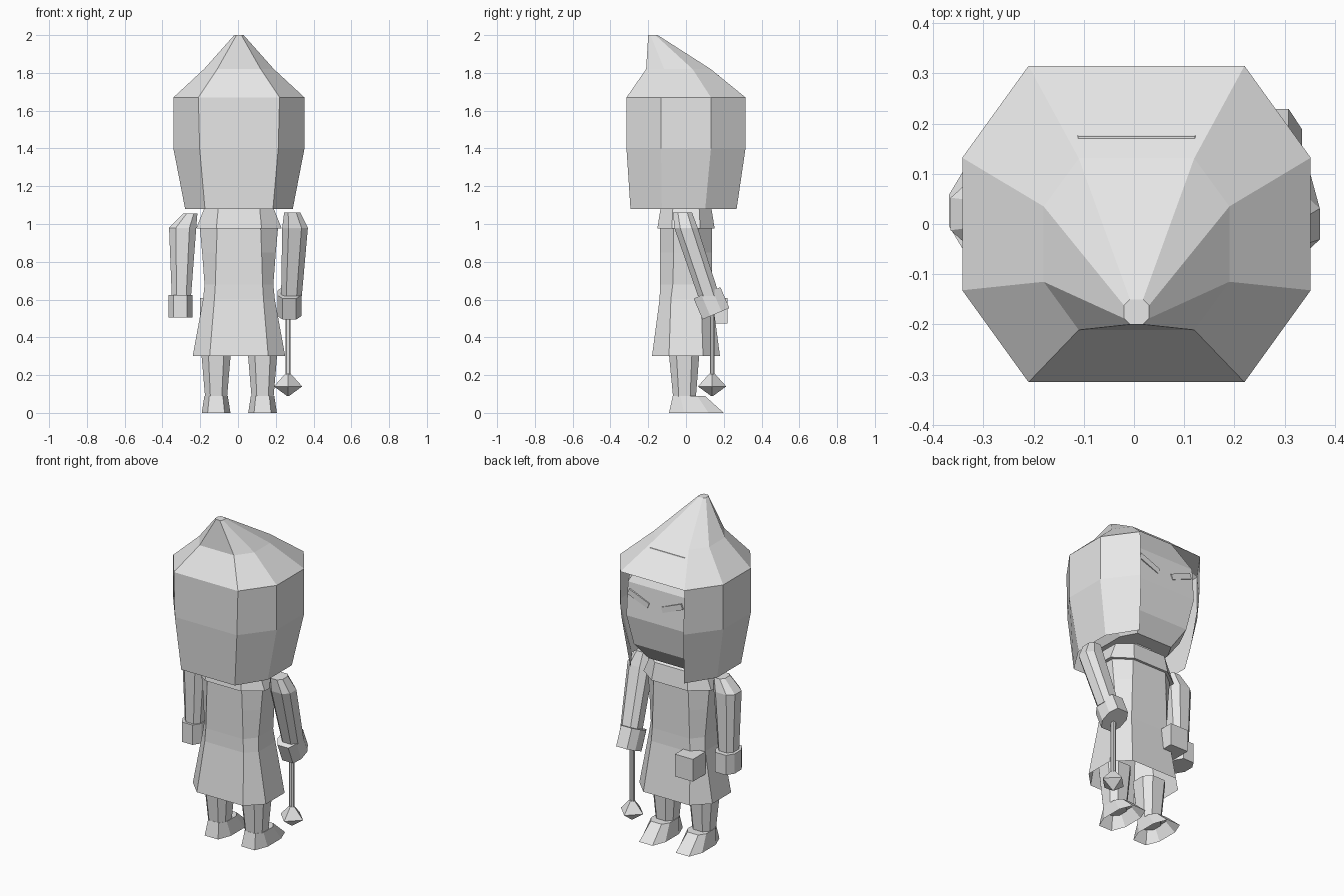
import bpy
from math import radians
from mathutils import Matrix

cube = bpy.data.objects.get("Cube")
if cube:
    bpy.data.objects.remove(cube, do_unlink=True)

grey = bpy.data.materials.new("plain grey")
grey.use_nodes = True
grey.diffuse_color = (0.8, 0.8, 0.8, 1)
grey.node_tree.nodes["Principled BSDF"].inputs["Base Color"].default_value = (0.8, 0.8, 0.8, 1)


def add_object(name, verts, faces, matrix=None):
    mesh = bpy.data.meshes.new(name)
    mesh.from_pydata(verts, [], faces)
    if matrix:
        mesh.transform(matrix)
    mesh.materials.append(grey)
    mesh.update()
    obj = bpy.data.objects.new(name, mesh)
    bpy.context.collection.objects.link(obj)
    return obj


def octagon(cx, cy, z, hx, hy, fx=None, sy=None):
    """Eight-sided ring: half sizes hx, hy; half widths of the end and side edges fx, sy."""
    fx = hx * 0.5 if fx is None else fx
    sy = hy * 0.5 if sy is None else sy
    half = [(fx, -hy), (hx, -sy), (hx, sy), (fx, hy)]
    points = half + [(-x, -y) for x, y in half]
    return [(cx + x, cy + y, z) for x, y in points]


def loft(name, rings, bottom=True, top=True, skip=(), matrix=None):
    """Skin rings listed from low to high; skip holds (band, side) pairs left open."""
    verts = [p for r in rings for p in r]
    n = len(rings[0])
    faces = []
    for band in range(len(rings) - 1):
        for i in range(n):
            if (band, i) not in skip:
                j = (i + 1) % n
                a, b = band * n, band * n + n
                faces.append((a + i, a + j, b + j, b + i))
    if bottom:
        faces.append(tuple(reversed(range(n))))
    if top:
        faces.append(tuple(range(len(verts) - n, len(verts))))
    return add_object(name, verts, faces, matrix)


def box(name, size, matrix):
    x, y, z = (s / 2 for s in size)
    rings = [[(-x, -y, h), (x, -y, h), (x, y, h), (-x, y, h)] for h in (-z, z)]
    return loft(name, rings, matrix=matrix)


MID = 0.005

# Pointed hood, open where the face looks out
loft("hood", [
    octagon(MID, -0.013, 1.08, 0.285, 0.281, 0.18, 0.115),
    octagon(MID, 0, 1.40, 0.347, 0.315, 0.208, 0.132),
    octagon(MID, 0, 1.67, 0.347, 0.315, 0.215, 0.132),
    octagon(MID, -0.04, 1.82, 0.185, 0.171, 0.115, 0.075),
    octagon(MID, -0.175, 2.0, 0.025, 0.025, 0.013, 0.013),
], bottom=False, skip={(0, 3), (1, 3)})

# Head inside the hood
loft("head", [
    octagon(MID, 0, 1.12, 0.17, 0.18, 0.12, 0.09),
    octagon(MID, 0, 1.22, 0.24, 0.25, 0.17, 0.11),
    octagon(MID, 0, 1.40, 0.28, 0.285, 0.195, 0.12),
    octagon(MID, 0, 1.60, 0.28, 0.27, 0.195, 0.12),
    octagon(MID, 0.01, 1.788, 0.15, 0.164, 0.115, 0.09),
])

# Slanted eyes
for side, label in ((1, "left"), (-1, "right")):
    box(label + "_eye", (0.145, 0.009, 0.034),
        Matrix.Translation((0.01 + side * 0.113, 0.2785, 1.52))
        @ Matrix.Rotation(radians(-22 * side), 4, 'Y'))

# Robe, collar and neck
loft("robe", [
    octagon(MID, 0, 0.30, 0.245, 0.18, 0.155, 0.09),
    octagon(MID, 0, 0.60, 0.19, 0.14, 0.13, 0.08),
    octagon(MID, 0, 0.68, 0.182, 0.137, 0.125, 0.07),
    octagon(MID, 0, 0.85, 0.195, 0.137, 0.12, 0.065),
    octagon(MID, 0, 0.98, 0.207, 0.137, 0.115, 0.065),
], bottom=False)
loft("collar", [
    octagon(MID, 0, 0.975, 0.227, 0.152, 0.12, 0.075),
    octagon(MID, 0, 1.08, 0.185, 0.135, 0.11, 0.07),
    octagon(MID, 0, 1.10, 0.11, 0.10),
])
loft("neck", [octagon(MID, 0, z, 0.10, 0.09) for z in (1.06, 1.16)])

# Arms: one hangs straight, the other swings forward
loft("right_arm", [
    octagon(-0.30, 0.02, 0.60, 0.05, 0.055),
    octagon(-0.293, 0.02, 0.98, 0.072, 0.065),
    octagon(-0.253, 0.02, 1.055, 0.038, 0.045),
])
loft("left_arm", [
    octagon(0.283, 0.12, 0.62, 0.055, 0.057),
    octagon(0.302, 0.0, 0.98, 0.068, 0.062),
    octagon(0.287, -0.018, 1.06, 0.043, 0.05),
])

# Hands
hand = [octagon(0, 0, z, 0.063, 0.077, 0.036, 0.032) for z in (-0.06, 0.06)]
loft("right_hand", hand, matrix=Matrix.Translation((-0.305, 0.027, 0.565)))
loft("left_hand", hand, matrix=Matrix.Translation((0.272, 0.135, 0.58))
     @ Matrix.Rotation(radians(23), 4, 'X'))

# Wand with a faceted tip
loft("wand_rod", [octagon(0.265, 0.138, z, 0.014, 0.012) for z in (0.15, 0.56)])


def diamond(z, r):
    return [(0.265 + x * r, 0.138 + y * r, z) for x, y in ((0, -1), (1, 0), (0, 1), (-1, 0))]


loft("wand_tip", [diamond(0.09, 0.006), diamond(0.14, 0.075), diamond(0.21, 0.012)])

# Belt pouch
box("pouch", (0.12, 0.12, 0.135), Matrix.Translation((-0.14, 0.16, 0.54)))

# Legs and shoes
for x, label in ((0.13, "left"), (-0.116, "right")):
    loft(label + "_leg", [
        octagon(x, -0.008, 0.08, 0.058, 0.06, 0.03, 0.03),
        octagon(x, -0.01, 0.34, 0.08, 0.083, 0.042, 0.042),
    ])
    loft(label + "_shoe", [
        octagon(x, 0.055, 0, 0.076, 0.145, 0.045, 0.065),
        octagon(x, 0.015, 0.09, 0.062, 0.085, 0.036, 0.045),
    ], bottom=False)
